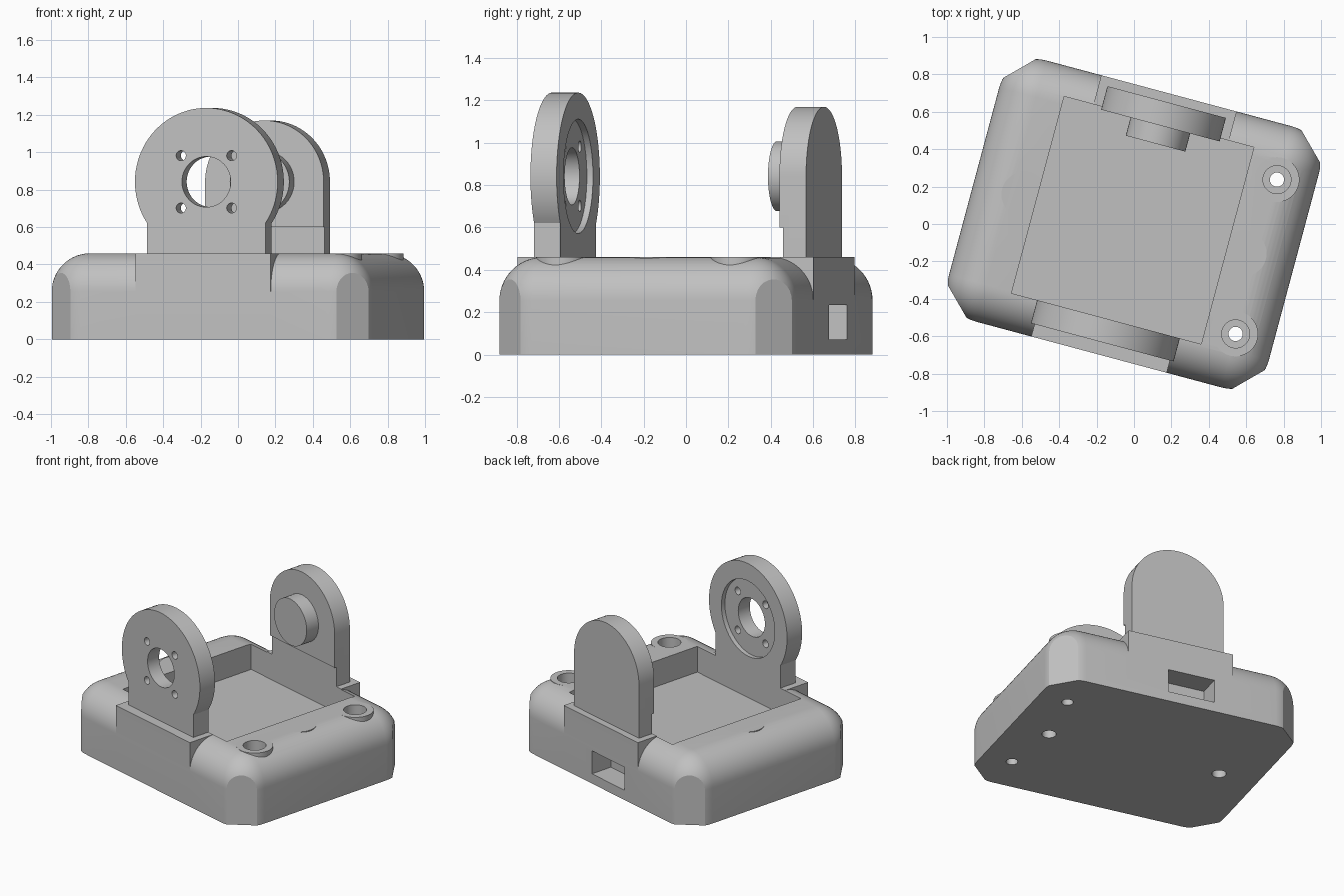
import bpy, bmesh
from math import radians, sin, cos, asin, pi
from mathutils import Matrix, Vector

if "Cube" in bpy.data.objects:
    bpy.data.objects.remove(bpy.data.objects["Cube"])

TURN = Matrix.Rotation(radians(-15), 4, 'Z')   # whole model is turned on its base
HU, HV, TOP, R = 0.885, 0.723, 0.46, 0.205     # body half sizes, height, fillet
AXIS_Z = 0.842                                 # height of the pivot axis

grey = bpy.data.materials.new("light_grey")
grey.use_nodes = True
grey.diffuse_color = (0.53, 0.53, 0.53, 1)
grey.node_tree.nodes["Principled BSDF"].inputs["Base Color"].default_value = grey.diffuse_color


def finish(name, bm):
    bmesh.ops.recalc_face_normals(bm, faces=bm.faces)
    mesh = bpy.data.meshes.new(name)
    bm.to_mesh(mesh)
    bm.free()
    mesh.materials.append(grey)
    obj = bpy.data.objects.new(name, mesh)
    obj.matrix_world = TURN
    bpy.context.collection.objects.link(obj)
    return obj


def box_mesh(u, v, z):
    bm = bmesh.new()
    bmesh.ops.create_cube(bm, size=1)
    for p in bm.verts:
        p.co = [lo + (c + 0.5) * (hi - lo) for c, (lo, hi) in zip(p.co, (u, v, z))]
    return bm


def box(name, u, v, z):
    return finish(name, box_mesh(u, v, z))


def prism(name, outline, v0, v1):
    """Extrude a (u, z) outline along v."""
    bm = bmesh.new()
    face = bm.faces.new([bm.verts.new((u, v0, z)) for u, z in outline])
    new = bmesh.ops.extrude_face_region(bm, geom=[face])["geom"]
    bmesh.ops.translate(bm, vec=(0, v1 - v0, 0),
                        verts=[g for g in new if isinstance(g, bmesh.types.BMVert)])
    return finish(name, bm)


def arc(radius, a0, a1, n=64):
    return [(radius * cos(a0 + (a1 - a0) * i / n), AXIS_Z + radius * sin(a0 + (a1 - a0) * i / n))
            for i in range(n + 1)]


def rod(name, u, z, radius, v0, v1):
    """Cylinder along v."""
    ring = arc(radius, 0, 2 * pi, 48)[:-1]
    return prism(name, [(u + a, z - AXIS_Z + b) for a, b in ring], v0, v1)


def post(name, u, v, radius, z0, z1):
    """Upright cylinder."""
    bm = bmesh.new()
    bmesh.ops.create_cone(bm, cap_ends=True, segments=48, radius1=radius, radius2=radius,
                          depth=z1 - z0, matrix=Matrix.Translation((u, v, (z0 + z1) / 2)))
    return finish(name, bm)


def combine(obj, tool, operation='DIFFERENCE'):
    mod = obj.modifiers.new("cut", 'BOOLEAN')
    mod.operation, mod.solver, mod.object = operation, 'EXACT', tool
    bpy.context.view_layer.objects.active = obj
    bpy.ops.object.modifier_apply(modifier=mod.name)
    bpy.data.objects.remove(tool)


# Body: box with rounded top and upright edges, corners sliced flat
bm = box_mesh((-HU, HU), (-HV, HV), (0, TOP))
edges = [e for e in bm.edges if max(p.co.z for p in e.verts) > 0.1]
bmesh.ops.bevel(bm, geom=edges, offset=R, segments=14, profile=0.5, affect='EDGES')
for su in (-1, 1):
    for sv in (-1, 1):
        bmesh.ops.bisect_plane(bm, geom=bm.verts[:] + bm.edges[:] + bm.faces[:],
                               plane_co=(su * (HU - 0.157), sv * HV, 0),
                               plane_no=Vector((su, sv, 0)).normalized(), clear_outer=True)
        bmesh.ops.holes_fill(bm, edges=[e for e in bm.edges if e.is_boundary], sides=0)
body = finish("body", bm)

# Square pads under the two uprights
for v in ((-HV, -0.5), (0.5, HV)):
    combine(body, box("pad", (-0.375, 0.375), v, (0.1, TOP)), 'UNION')

# Round bosses standing out of the fillet
SCREWS = [(0.677, -0.427), (0.677, 0.427)]
STUDS = [(-0.61, 0), (0.61, 0)]
for u, v in SCREWS + STUDS:
    combine(body, post("boss", u, v, 0.12, 0.1, TOP), 'UNION')

# Tray pocket, connector slot, counterbored screw holes, blind holes below
combine(body, box("pocket", (-0.537, 0.513), (-0.527, 0.562), (0.275, 0.8)))
combine(body, box("slot", (-0.24, 0.09), (0.562, 0.9), (0.07, 0.235)))
for u, v in SCREWS:
    combine(body, post("screw_hole", u, v, 0.038, -0.1, 0.6))
    combine(body, post("counterbore", u, v, 0.075, 0.25, 0.6))
for u, v in STUDS:
    combine(body, post("blind_hole", u, v, 0.047, -0.1, 0.25))

# Front upright: disc on a narrower neck, with recess and holes
NECK, DISC = 0.328, 0.395
low = -asin((DISC ** 2 - NECK ** 2) ** 0.5 / DISC)
front = prism("front_upright", [(NECK, TOP)] + arc(DISC, low, pi - low) + [(-NECK, TOP)],
              -0.655, -0.527)
combine(front, rod("recess", 0, AXIS_Z, 0.27, -0.557, -0.4))
combine(front, rod("centre_hole", 0, AXIS_Z, 0.135, -0.8, -0.4))
for du in (-0.14, 0.14):
    for dz in (-0.14, 0.14):
        combine(front, rod("bolt_hole", du, AXIS_Z + dz, 0.027, -0.8, -0.4))

# Back upright: round-topped plate, relieved at the foot, with a pivot stub
back = prism("back_upright", [(NECK, TOP)] + arc(NECK, 0, pi) + [(-NECK, TOP)], 0.545, 0.675)
combine(back, box("relief", (-0.5, 0.5), (0.4, 0.562), (0.4, 0.6)))
stub = rod("pivot_stub", 0, AXIS_Z, 0.165, 0.445, 0.56)

for obj in (body, front, back, stub):
    bpy.ops.object.select_all(action='DESELECT')
    obj.select_set(True)
    bpy.context.view_layer.objects.active = obj
    bpy.ops.object.shade_smooth_by_angle(angle=radians(25))
